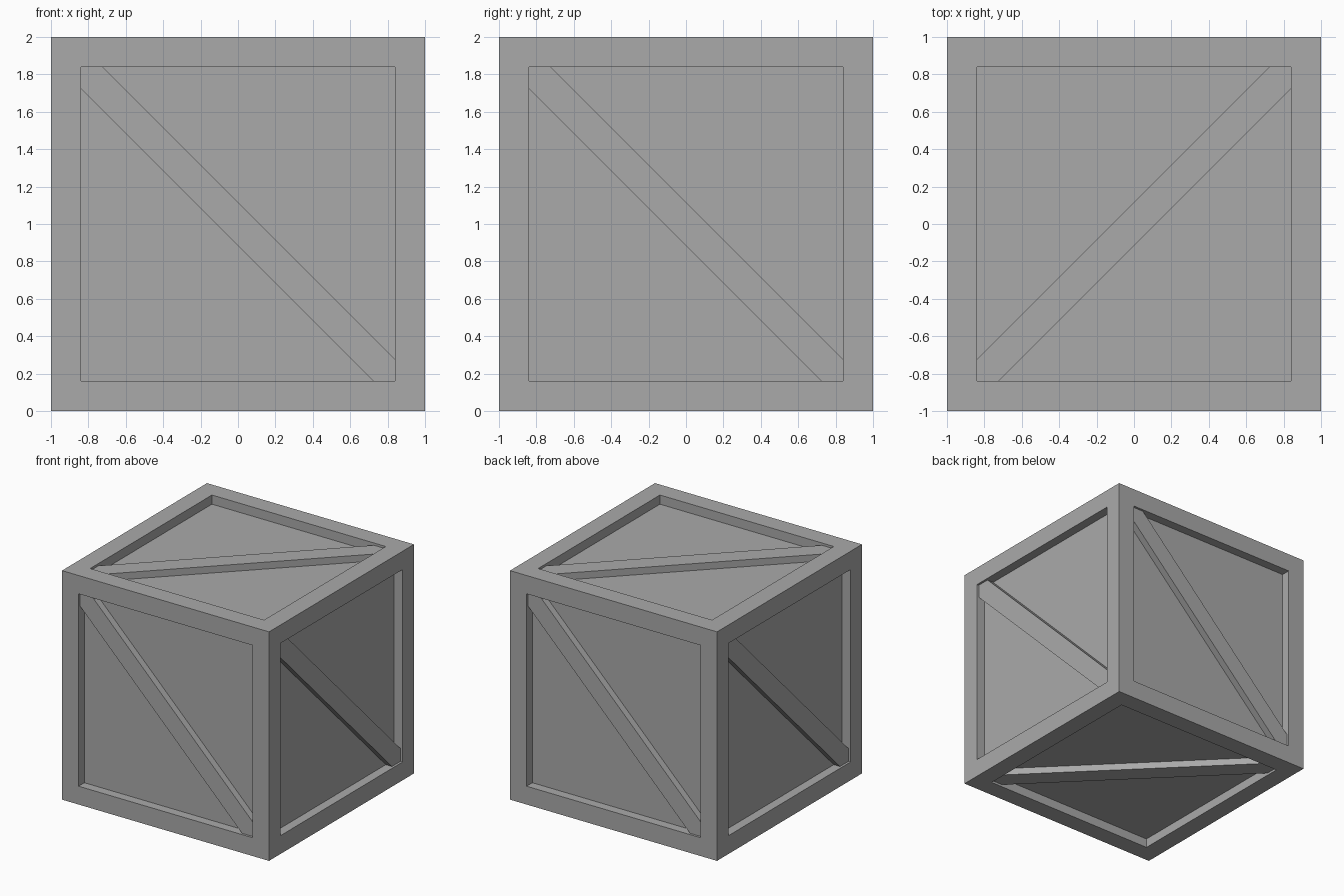
import bpy
import bmesh
from math import radians
from mathutils import Matrix, Vector

if "Cube" in bpy.data.objects:
    bpy.data.objects.remove(bpy.data.objects["Cube"], do_unlink=True)

HALF = 1.0          # half the crate side
RAIL = 0.16         # width of the frame rails
RECESS = 0.08       # panel depth below the frame
BRACE_DROP = 0.02   # brace depth below the frame
CUT = 0.115         # corner length covered by the brace

grey = bpy.data.materials.new("plain_grey")
grey.use_nodes = True
colour = (0.4, 0.4, 0.4, 1)
grey.diffuse_color = colour
grey.node_tree.nodes["Principled BSDF"].inputs["Base Color"].default_value = colour


def add_object(name, bm):
    mesh = bpy.data.meshes.new(name)
    bmesh.ops.recalc_face_normals(bm, faces=bm.faces[:])
    bm.to_mesh(mesh)
    bm.free()
    mesh.materials.append(grey)
    obj = bpy.data.objects.new(name, mesh)
    bpy.context.collection.objects.link(obj)
    return obj


# Crate body: each side is inset to form the frame, then sunk to form a panel
bm = bmesh.new()
bmesh.ops.create_cube(bm, size=2 * HALF)
panels = bm.faces[:]
bmesh.ops.inset_individual(bm, faces=panels, thickness=RAIL, use_even_offset=True)
for panel in panels:
    inward = panel.normal * -RECESS
    sunk = bmesh.ops.extrude_discrete_faces(bm, faces=[panel])["faces"][0]
    bmesh.ops.translate(bm, verts=sunk.verts[:], vec=inward)
body = add_object("crate_body", bm)
body.location.z = HALF


# Diagonal brace with ends cut to fit the frame corners
def add_brace(name, rotation):
    a = HALF - RAIL
    b = a - CUT
    outline = [(-a, a), (-a, b), (b, -a), (a, -a), (a, -b), (-b, a)]
    bm = bmesh.new()
    base = bm.faces.new([bm.verts.new((x, y, HALF - RECESS)) for x, y in outline])
    top = bmesh.ops.extrude_face_region(bm, geom=[base], use_keep_orig=True)["geom"]
    bmesh.ops.translate(bm, verts=[v for v in top if isinstance(v, bmesh.types.BMVert)],
                        vec=Vector((0, 0, RECESS - BRACE_DROP)))
    obj = add_object(name, bm)
    obj.matrix_world = Matrix.Translation((0, 0, HALF)) @ rotation


def turn(degrees, axis):
    return Matrix.Rotation(radians(degrees), 4, axis)


# Braces on the four upright sides, then on the lid and the underside
for i, side in enumerate(("front", "left", "back", "right")):
    add_brace(side + "_brace", turn(90 * i, 'Z') @ turn(90, 'X'))
add_brace("top_brace", turn(90, 'Z'))
add_brace("bottom_brace", turn(180, 'X') @ turn(90, 'Z'))
